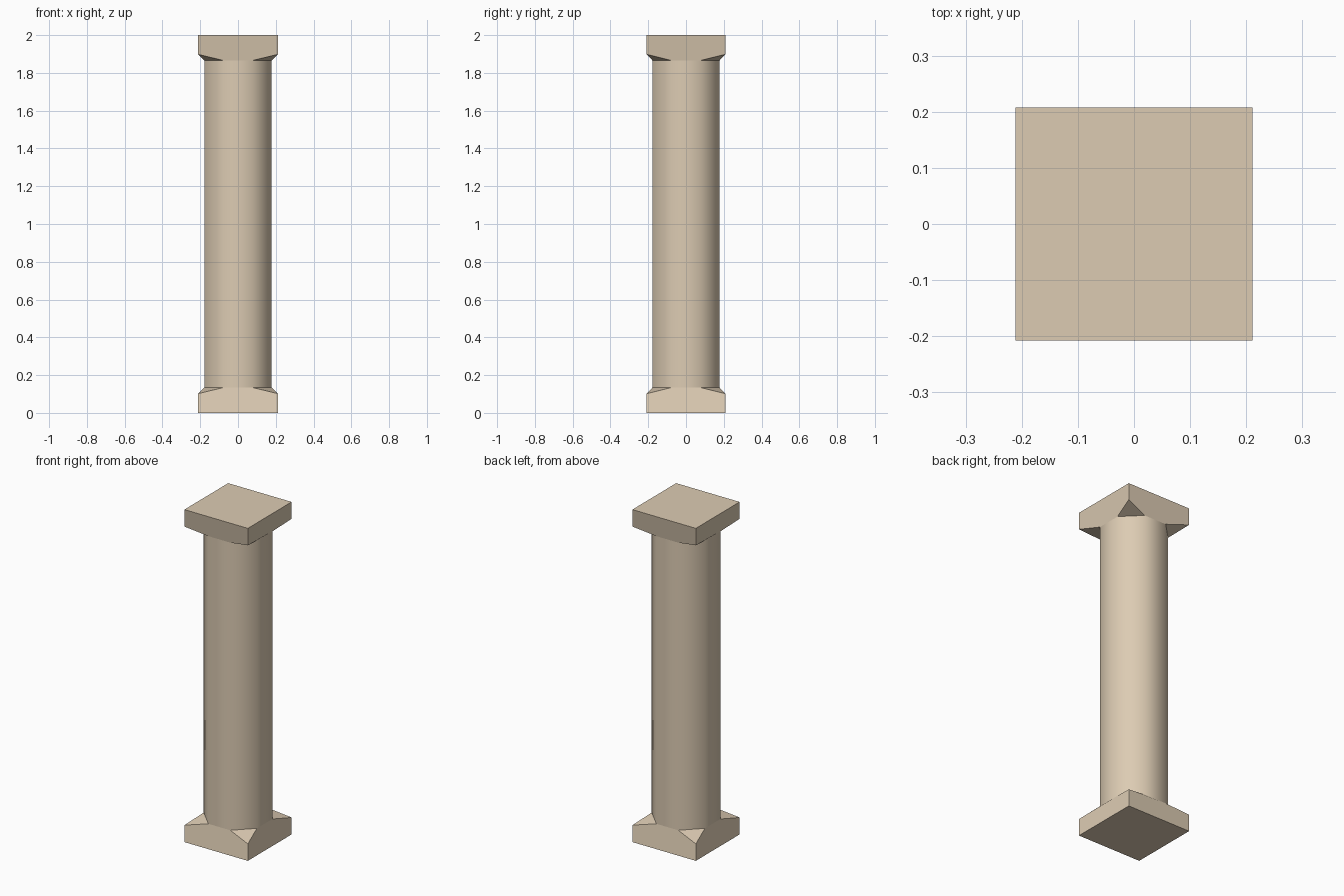
import bpy, bmesh, math

if "Cube" in bpy.data.objects:
    bpy.data.objects.remove(bpy.data.objects["Cube"])

H = 2.0                    # total height
HX, HY = 0.211, 0.208      # half size of the square blocks
APOTHEM = 0.177            # shaft: regular octagon, flat to the front
CORNER_Z, NECK_Z = 0.102, 0.135

stone = bpy.data.materials.new("warm_stone")
stone.diffuse_color = (0.72, 0.60, 0.45, 1.0)
stone.use_nodes = True
stone.node_tree.nodes["Principled BSDF"].inputs["Base Color"].default_value = stone.diffuse_color


def octagon(bm, z):
    r = APOTHEM / math.cos(math.pi / 8)
    angles = [math.radians(22.5 + 45 * i) for i in range(8)]
    return [bm.verts.new((r * math.cos(a), r * math.sin(a), z)) for a in angles]


def square(bm, z):
    return [bm.verts.new((sx * HX, sy * HY, z))
            for sx, sy in ((1, 1), (-1, 1), (-1, -1), (1, -1))]


def finish(bm, name):
    mesh = bpy.data.meshes.new(name)
    bm.to_mesh(mesh)
    bm.free()
    mesh.materials.append(stone)
    obj = bpy.data.objects.new(name, mesh)
    bpy.context.collection.objects.link(obj)
    return obj


def block(name, flip):
    """Square slab whose corners slope up to the octagonal neck."""
    bm = bmesh.new()
    outer, inner = square(bm, 0), square(bm, CORNER_Z)
    neck = octagon(bm, NECK_Z)
    bm.faces.new(outer[::-1])
    for i in range(4):
        j = (i + 1) % 4
        a, b = neck[2 * i], neck[2 * i + 1]
        bm.faces.new((inner[i], b, a))                    # corner triangle
        bm.faces.new((outer[i], outer[j], inner[j],       # side running into the shaft
                      neck[(2 * i + 2) % 8], b, inner[i]))
    if flip:
        for v in bm.verts:
            v.co.z = H - v.co.z
    bmesh.ops.recalc_face_normals(bm, faces=bm.faces)
    # open neck: make sure the horizontal end points outwards
    end = max(bm.faces, key=lambda f: abs(f.normal.z))
    if (end.normal.z > 0) != flip:
        bmesh.ops.reverse_faces(bm, faces=bm.faces)
    return finish(bm, name)


# square base and mirrored capital
block("base", False)
block("capital", True)

# octagonal shaft, smooth shaded
bm = bmesh.new()
low, high = octagon(bm, NECK_Z), octagon(bm, H - NECK_Z)
for i in range(8):
    j = (i + 1) % 8
    bm.faces.new((low[i], low[j], high[j], high[i]))
shaft = finish(bm, "shaft")
for p in shaft.data.polygons:
    p.use_smooth = True
